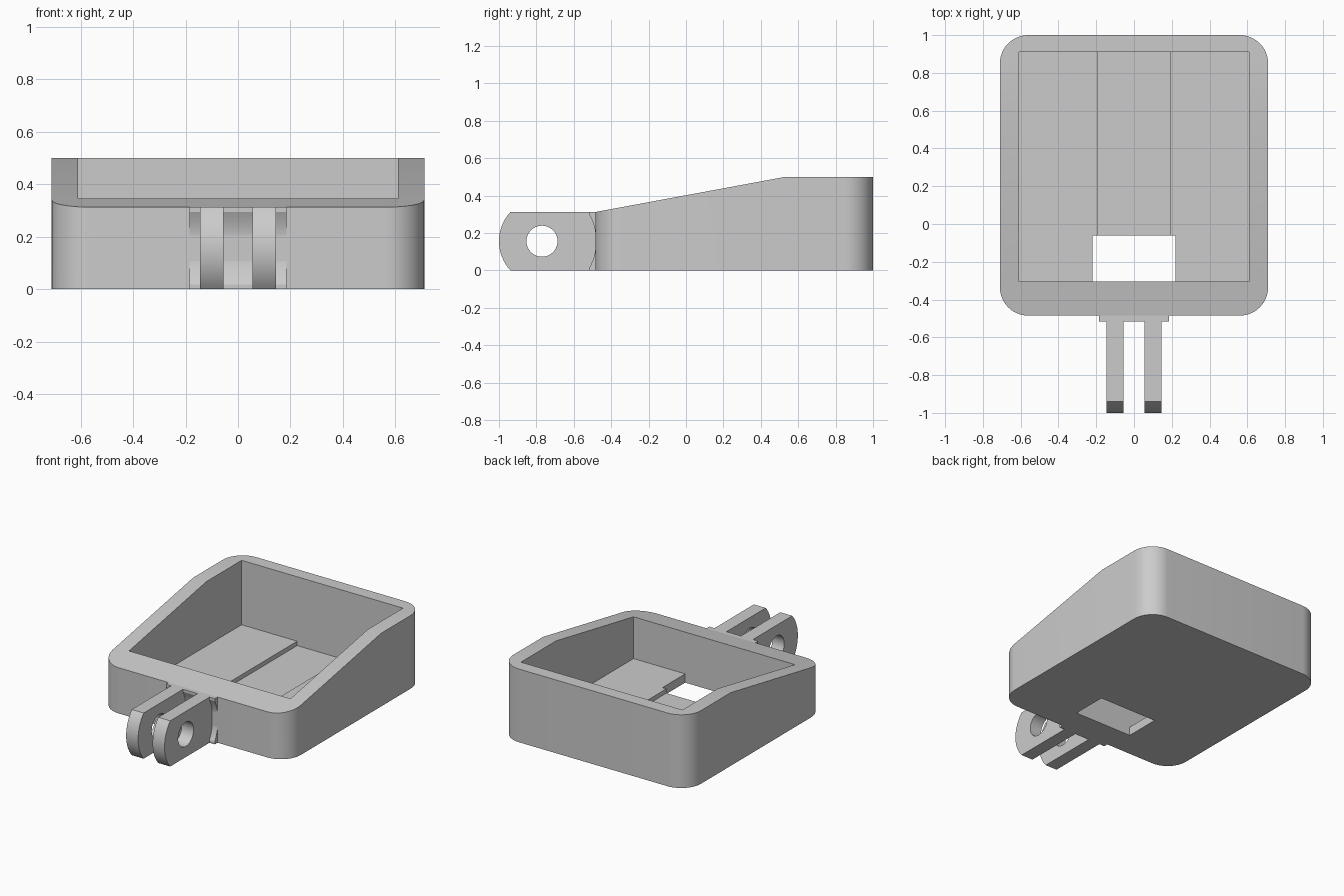
import bpy, bmesh, math
from mathutils import Vector

cube = bpy.data.objects.get("Cube")
if cube:
    bpy.data.objects.remove(cube, do_unlink=True)

grey = bpy.data.materials.new("plain_grey")
grey.use_nodes = True
grey.diffuse_color = (0.6, 0.6, 0.6, 1)
grey.node_tree.nodes["Principled BSDF"].inputs["Base Color"].default_value = (0.6, 0.6, 0.6, 1)


def extrude_profile(name, profile, x0, x1, corner=0):
    """Extrude a (y, z) outline along x; optionally round the upright edges."""
    bm = bmesh.new()
    face = bm.faces.new([bm.verts.new((x0, y, z)) for y, z in profile])
    moved = bmesh.ops.extrude_face_region(bm, geom=[face])["geom"]
    verts = [v for v in moved if isinstance(v, bmesh.types.BMVert)]
    bmesh.ops.translate(bm, vec=Vector((x1 - x0, 0, 0)), verts=verts)
    bmesh.ops.recalc_face_normals(bm, faces=bm.faces)
    if corner:
        upright = [e for e in bm.edges
                   if abs((e.verts[0].co - e.verts[1].co).normalized().z) > 0.99]
        bmesh.ops.bevel(bm, geom=upright, offset=corner, segments=12,
                        profile=0.5, affect='EDGES')
    mesh = bpy.data.meshes.new(name)
    bm.to_mesh(mesh)
    bm.free()
    obj = bpy.data.objects.new(name, mesh)
    bpy.context.collection.objects.link(obj)
    mesh.materials.append(grey)
    return obj


def box(name, x, y0, y1, z0, z1):
    return extrude_profile(name, [(y0, z0), (y1, z0), (y1, z1), (y0, z1)], -x, x)


def activate(obj):
    bpy.ops.object.select_all(action='DESELECT')
    obj.select_set(True)
    bpy.context.view_layer.objects.active = obj


def cut(obj, cutter):
    activate(obj)
    mod = obj.modifiers.new("cut", 'BOOLEAN')
    mod.operation, mod.solver, mod.object = 'DIFFERENCE', 'EXACT', cutter
    bpy.ops.object.modifier_apply(modifier=mod.name)
    bpy.data.objects.remove(cutter, do_unlink=True)


def smooth(obj):
    activate(obj)
    bpy.ops.object.shade_smooth_by_angle(angle=math.radians(25))


FRONT, BACK, LOW, HIGH = -0.485, 1.0, 0.312, 0.5
PIVOT_Y, PIVOT_Z = -0.77, LOW / 2


def arc(radius, start, end, n=16):
    """Points (y, z) around the hinge pivot."""
    angles = [start + (end - start) * i / n for i in range(n + 1)]
    return [(PIVOT_Y + radius * math.cos(a), PIVOT_Z + radius * math.sin(a)) for a in angles]


# Tray body with sloping rim
tray = extrude_profile("tray", [(FRONT, 0), (BACK, 0), (BACK, HIGH), (0.53, HIGH), (FRONT, LOW)],
                       -0.71, 0.71, corner=0.15)
# Pocket, shallow floor channel and floor window
cut(tray, box("pocket_cutter", 0.61, -0.305, 0.91, 0.06, 1))
cut(tray, box("channel_cutter", 0.19, -0.305, 0.91, 0.03, 0.2))
cut(tray, box("window_cutter", 0.22, -0.305, -0.06, -0.1, 0.2))
smooth(tray)

# Hinge base pad with a hollow front
half = math.asin(PIVOT_Z / 0.29)
hollow = [(min(max(y, -0.515), FRONT + 0.001), z) for y, z in arc(0.29, -half, half)]
pad = extrude_profile("hinge_pad", hollow + [(-0.46, LOW), (-0.46, 0)], -0.185, 0.185)
smooth(pad)

# Pair of hinge lugs with round noses and pin holes
half = math.asin(PIVOT_Z / 0.23)
nose = arc(0.23, math.pi - half, math.pi + half)
for side, x in (("left", 0.1), ("right", -0.1)):
    lug = extrude_profile(side + "_hinge_lug", nose + [(-0.46, 0), (-0.46, LOW)], x - 0.045, x + 0.045)
    pin = extrude_profile("pin_cutter", arc(0.083, 0, math.tau, 40)[:-1], x - 0.1, x + 0.1)
    cut(lug, pin)
    smooth(lug)
